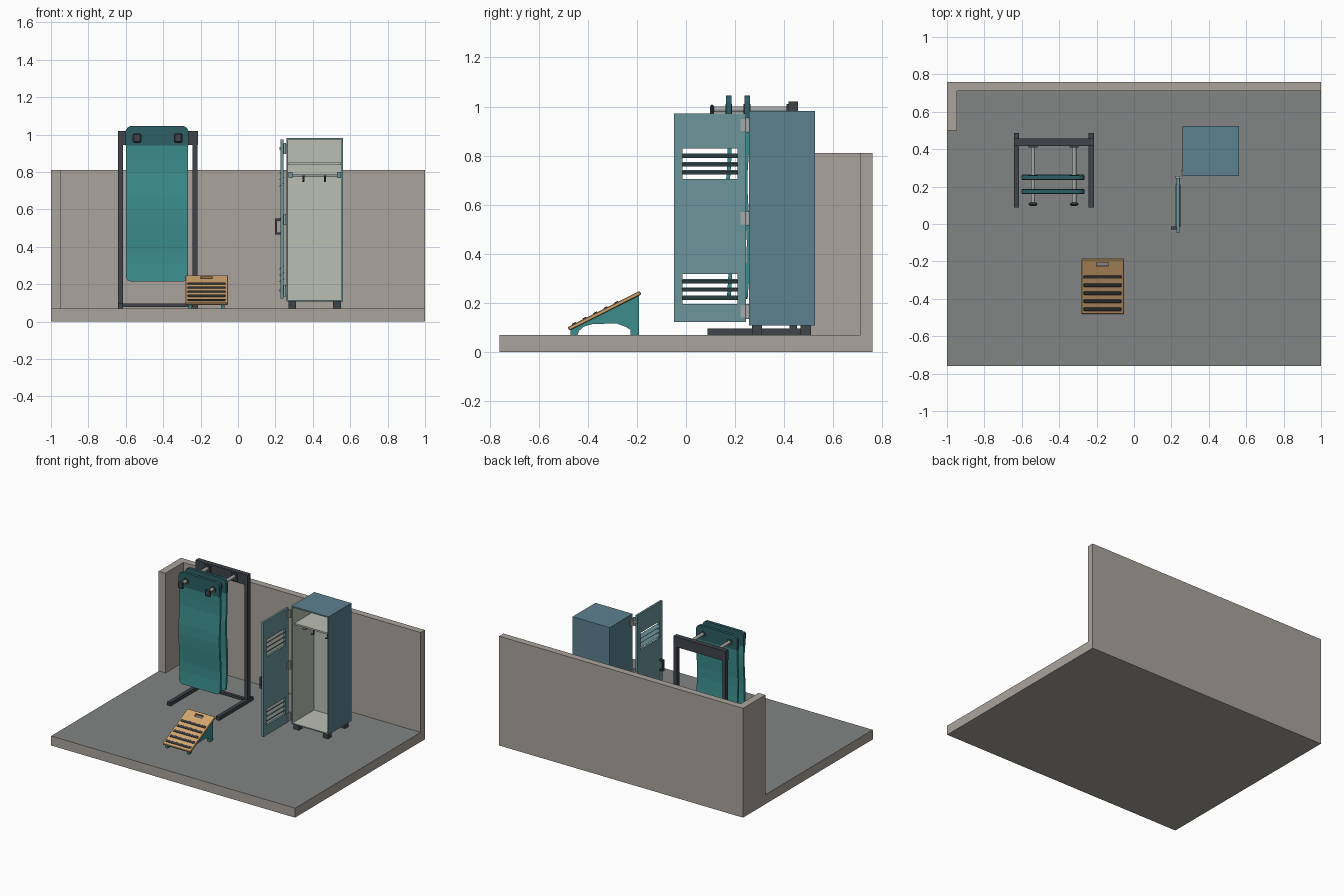
import bpy, bmesh, math
from mathutils import Matrix, Vector

if "Cube" in bpy.data.objects:
    bpy.data.objects.remove(bpy.data.objects["Cube"])


def material(name, rgb):
    m = bpy.data.materials.new(name)
    m.diffuse_color = (*rgb, 1)
    m.use_nodes = True
    m.node_tree.nodes["Principled BSDF"].inputs["Base Color"].default_value = m.diffuse_color
    return m


WALL = material("wall_paint", (0.40, 0.37, 0.33))
FLOOR = material("rubber_floor", (0.22, 0.235, 0.225))
STEEL = material("dark_steel", (0.05, 0.056, 0.068))
CHROME = material("bright_steel", (0.38, 0.40, 0.40))
MAT = material("teal_foam", (0.045, 0.27, 0.27))
BAND = material("dark_teal", (0.025, 0.115, 0.13))
BLUE = material("locker_blue", (0.105, 0.22, 0.28))
DOOR = material("door_blue", (0.15, 0.30, 0.33))
LINER = material("pale_liner", (0.50, 0.52, 0.45))
WOOD = material("wood", (0.65, 0.38, 0.16))


def finish(name, bm, *mats):
    bmesh.ops.recalc_face_normals(bm, faces=bm.faces[:])
    me = bpy.data.meshes.new(name)
    bm.to_mesh(me)
    bm.free()
    ob = bpy.data.objects.new(name, me)
    bpy.context.collection.objects.link(ob)
    for m in mats:
        me.materials.append(m)
    return ob


def box(name, x, y, z, mat, bevel=0, rot=None):
    """Box from (min, max) ranges, optionally bevelled and turned about its centre."""
    c = Vector((sum(x) / 2, sum(y) / 2, sum(z) / 2))
    bm = bmesh.new()
    bmesh.ops.create_cube(bm, size=1)
    bmesh.ops.scale(bm, verts=bm.verts, vec=(x[1] - x[0], y[1] - y[0], z[1] - z[0]))
    if bevel:
        bmesh.ops.bevel(bm, geom=bm.edges[:], offset=bevel, segments=1, affect='EDGES')
    bm.transform(Matrix.Translation(c) @ (rot or Matrix()))
    return finish(name, bm, mat)


def rod(name, a, b, r, mat, sides=12):
    a, b = Vector(a), Vector(b)
    bm = bmesh.new()
    bmesh.ops.create_cone(bm, cap_ends=True, segments=sides, radius1=r, radius2=r, depth=(b - a).length)
    q = (b - a).to_track_quat('Z', 'Y').to_matrix().to_4x4()
    bm.transform(Matrix.Translation((a + b) / 2) @ q)
    ob = finish(name, bm, mat)
    for p in ob.data.polygons:
        p.use_smooth = len(p.vertices) == 4
    return ob


def prism(name, pts, x, mat):
    """Extrude a (y, z) outline between two x positions."""
    bm = bmesh.new()
    f = bm.faces.new([bm.verts.new((x[0], *p)) for p in pts])
    ext = bmesh.ops.extrude_face_region(bm, geom=[f])['geom']
    bmesh.ops.translate(bm, verts=[v for v in ext if isinstance(v, bmesh.types.BMVert)], vec=(x[1] - x[0], 0, 0))
    return finish(name, bm, mat)


def cut(ob, cutters):
    for c in cutters:
        c.hide_render = True
        m = ob.modifiers.new("cut", 'BOOLEAN')
        m.operation, m.solver, m.object = 'DIFFERENCE', 'EXACT', c
    dg = bpy.context.evaluated_depsgraph_get()
    me = bpy.data.meshes.new_from_object(ob.evaluated_get(dg))
    ob.modifiers.clear()
    ob.data = me
    for c in cutters:
        bpy.data.objects.remove(c)


# Room: slab with rubber top, back wall and short left return
slab = box("floor_slab", (-1, 1), (-0.76, 0.76), (0, 0.07), WALL)
slab.data.materials.append(FLOOR)
for p in slab.data.polygons:
    p.material_index = int(p.normal.z > 0.5)
prism("back_wall", [(0.71, 0), (0.76, 0), (0.76, 0.81), (0.71, 0.81)], (-1, 1), WALL)
box("side_wall", (-1, -0.945), (0.5, 0.711), (0.0, 0.81), WALL)

# Mat rack frame
for x in (-0.628, -0.229):
    box("rack_foot", (x - 0.014, x + 0.014), (0.088, 0.487), (0.07, 0.096), STEEL)
    box("rack_post", (x - 0.013, x + 0.013), (0.421, 0.452), (0.096, 1.0), STEEL)
box("rack_top_bar", (-0.642, -0.215), (0.418, 0.456), (0.945, 1.02), STEEL)
box("rack_bottom_bar", (-0.615, -0.242), (0.425, 0.448), (0.079, 0.096), STEEL)
for x in (-0.54, -0.32):
    rod("rack_peg", (x, 0.108, 0.988), (x, 0.42, 0.988), 0.012, CHROME)
    box("peg_end", (x - 0.023, x + 0.023), (0.097, 0.115), (0.955, 1.008), STEEL, 0.007)
    box("peg_mount", (x - 0.024, x + 0.024), (0.41, 0.419), (0.955, 1.01), STEEL)


def loft(name, rows, thick, cx, mat):
    """Slab through rows of (z, half width, y)."""
    bm = bmesh.new()
    t = thick / 2
    rings = [[bm.verts.new((cx + sx * w, y + sy * t, z)) for sx, sy in ((-1, -1), (1, -1), (1, 1), (-1, 1))]
             for z, w, y in rows]
    for a, b in zip(rings, rings[1:]):
        for i in range(4):
            bm.faces.new((a[i], a[(i + 1) % 4], b[(i + 1) % 4], b[i]))
    bm.faces.new(rings[0])
    bm.faces.new(rings[-1])
    return finish(name, bm, mat)


# Two hanging mats with gentle waves, header bands and eyelets
for k, y0 in enumerate((0.174, 0.249)):
    def wave(z):
        return y0 + 0.007 * math.sin((1.0 - z) * 12 + k) * min(1, (1.0 - z) * 4)
    zs = [0.24 + 0.07 * i for i in range(11)]
    rows = [(0.215, 0.143, wave(0.215)), (0.222, 0.16, wave(0.222))]
    rows += [(z, 0.167, wave(z)) for z in zs] + [(0.99, 0.167, y0)]
    loft("hanging_mat", rows, 0.016, -0.433, MAT)
    loft("mat_header", [(0.94, 0.168, y0), (1.02, 0.168, y0), (1.037, 0.158, y0), (1.046, 0.142, y0)],
         0.022, -0.433, BAND)
    for x in (-0.54, -0.32):
        rod("mat_eyelet", (x, y0 - 0.014, 0.985), (x, y0 + 0.014, 0.985), 0.025, STEEL, 16)

# Locker cabinet: hollowed box with pale lining
bm = bmesh.new()
bmesh.ops.create_cube(bm, size=1)
bm.transform(Matrix.Translation((0.41, 0.391, 0.545)) @ Matrix.Diagonal((0.304, 0.268, 0.874, 1)))
bm.normal_update()
front = min(bm.faces, key=lambda f: f.calc_center_median().y)
rim = bmesh.ops.inset_region(bm, faces=[front], thickness=0.012)['faces']
for f in rim:
    f.material_index = 1
ext = bmesh.ops.extrude_face_region(bm, geom=[front])['geom']
bmesh.ops.translate(bm, verts=[v for v in ext if isinstance(v, bmesh.types.BMVert)], vec=(0, 0.253, 0))
if front.is_valid:
    bmesh.ops.delete(bm, geom=[front], context='FACES_ONLY')
for f in bm.faces:
    c = f.calc_center_median()
    if abs(c.x - 0.41) < 0.145 and abs(c.z - 0.545) < 0.43 and 0.26 < c.y < 0.52:
        f.material_index = 2
finish("locker_cabinet", bm, BLUE, DOOR, LINER)
box("locker_shelf", (0.27, 0.55), (0.275, 0.512), (0.838, 0.85), LINER)
rod("coat_rail", (0.27, 0.39, 0.782), (0.55, 0.39, 0.782), 0.007, CHROME)
for x in (0.281, 0.539):
    box("rail_bracket", (x - 0.011, x + 0.011), (0.375, 0.405), (0.767, 0.8), DOOR)
for x in (0.35, 0.465):
    rod("coat_hook", (x, 0.385, 0.78), (x, 0.385, 0.748), 0.005, STEEL, 8)
    rod("coat_hook_tip", (x, 0.388, 0.75), (x, 0.36, 0.757), 0.005, STEEL, 8)
for x in (0.29, 0.53):
    for y in (0.289, 0.488):
        box("locker_foot", (x - 0.021, x + 0.021), (y - 0.021, y + 0.021), (0.07, 0.109), STEEL)

# Open locker door with two louvred vents
door = box("locker_door", (0.228, 0.243), (-0.048, 0.245), (0.123, 0.972), DOOR)
cut(door, [box("vent_cutter", (0.2, 0.27), (-0.014, 0.21), z, DOOR) for z in ((0.704, 0.83), (0.196, 0.317))])
for base in (0.732, 0.221):
    for i in range(3):
        z = base + 0.0335 * i
        box("louvre_slat", (0.22, 0.249), (-0.016, 0.212), (z - 0.002, z + 0.002), DOOR,
            rot=Matrix.Rotation(math.radians(-30), 4, 'Y'))

# Hinges
for z in (0.925, 0.545, 0.165):
    rod("hinge_knuckle", (0.249, 0.25, z - 0.03), (0.249, 0.25, z + 0.03), 0.008, CHROME)
    box("hinge_door_leaf", (0.242, 0.247), (0.222, 0.25), (z - 0.025, z + 0.025), CHROME)
    box("hinge_side_leaf", (0.25, 0.259), (0.25, 0.29), (z - 0.025, z + 0.025), CHROME)
    box("hinge_arm", (0.222, 0.25), (0.243, 0.257), (z - 0.008, z + 0.008), CHROME)

# Door handle
box("handle_grip", (0.199, 0.208), (-0.03, -0.014), (0.465, 0.55), STEEL)
for z in (0.471, 0.544):
    box("handle_post", (0.207, 0.229), (-0.03, -0.014), (z - 0.006, z + 0.006), STEEL)

# Incline board: sloped deck with hand slot and grip strips
A = math.atan2(0.147, 0.293)
TILT = Matrix.Rotation(A, 4, 'X')
ORIGIN = Matrix.Translation((-0.168, -0.332, 0.168))


def on_slope(ob):
    ob.data.transform(ORIGIN @ TILT)
    return ob


deck = box("incline_deck", (-0.114, 0.114), (-0.164, 0.164), (-0.008, 0.008), WOOD, 0.003)
slot = [box("slot_cutter", (-0.032, 0.032), (0.120, 0.144), (-0.05, 0.05), WOOD)]
slot += [rod("slot_end_cutter", (x, 0.132, -0.06), (x, 0.132, 0.06), 0.0119, WOOD, 16) for x in (-0.032, 0.032)]
cut(deck, slot)
on_slope(deck)
for i in range(5):
    y = (0.052 - 0.043 * i) / math.cos(A)
    on_slope(box("grip_strip", (-0.101, 0.101), (y - 0.009, y + 0.009), (0.006, 0.012), STEEL, 0.002))

# Incline side supports with arched underside
side = [(-0.470, 0.07), (-0.442, 0.07), (-0.436, 0.086), (-0.415, 0.104), (-0.385, 0.113), (-0.285, 0.117),
        (-0.245, 0.102), (-0.226, 0.09), (-0.226, 0.07), (-0.192, 0.07), (-0.192, 0.231), (-0.470, 0.092)]
for x in (-0.256, -0.081):
    prism("incline_side", side, (x - 0.009, x + 0.009), MAT)
